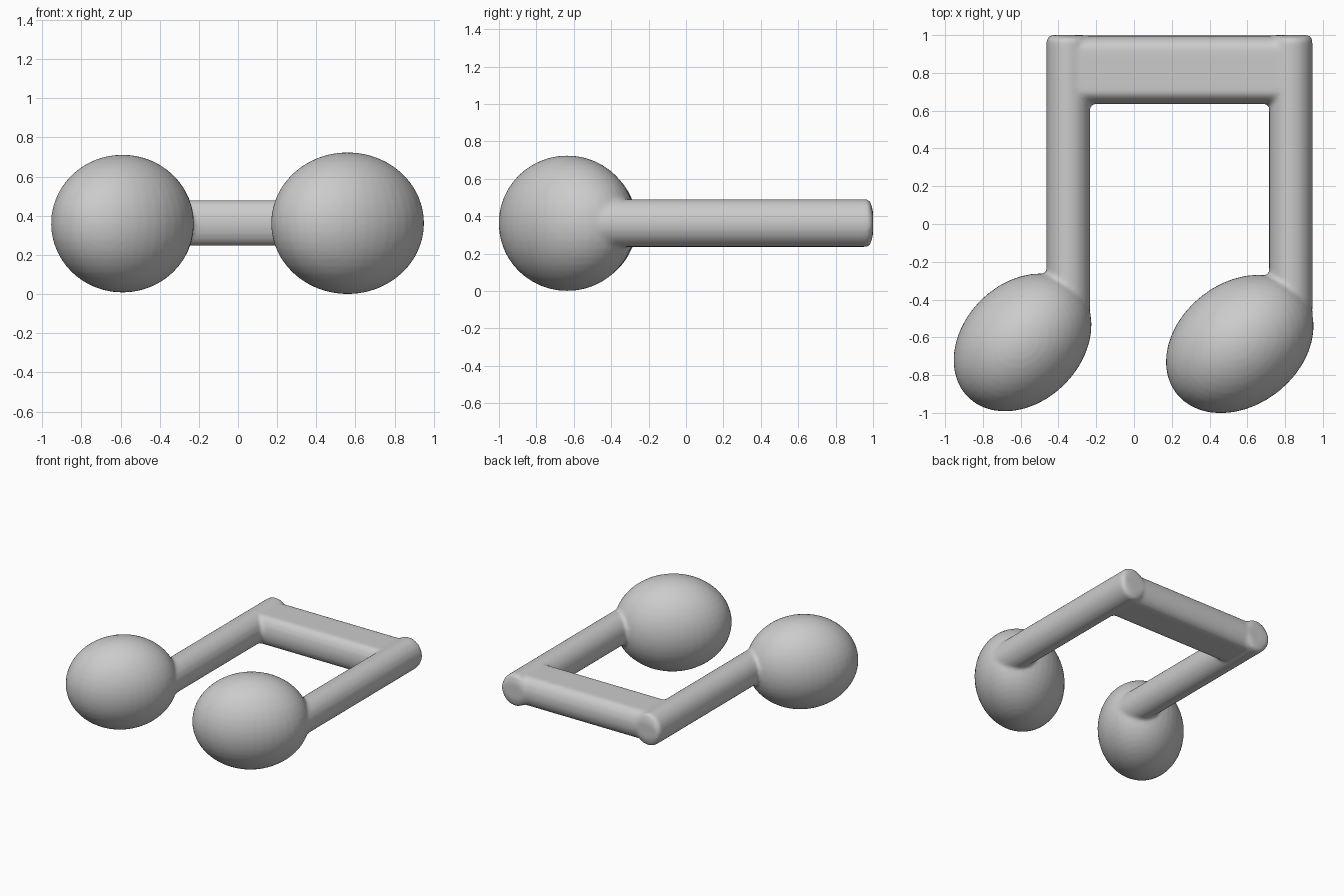
import bpy, bmesh
from math import radians, pi, sin, cos
from mathutils import Matrix, Vector

if "Cube" in bpy.data.objects:
    bpy.data.objects.remove(bpy.data.objects["Cube"])

Z = 0.363  # shared mid-height of all parts
bm = bmesh.new()


def head(x, y, a, b, c, tilt):
    """Tilted ellipsoid note head."""
    m = (Matrix.Translation((x, y, c[1])) @ Matrix.Rotation(radians(tilt), 4, 'Z')
         @ Matrix.Diagonal((a, b, c[0], 1)))
    bmesh.ops.create_uvsphere(bm, u_segments=40, v_segments=24, radius=1, matrix=m)


def loft(rings):
    """Closed solid skinned through a list of equal-length point rings."""
    vr = [[bm.verts.new(p) for p in r] for r in rings]
    n = len(vr[0])
    for r0, r1 in zip(vr, vr[1:]):
        for i in range(n):
            bm.faces.new((r0[i], r0[(i + 1) % n], r1[(i + 1) % n], r1[i]))
    bm.faces.new(vr[0][::-1])
    bm.faces.new(vr[-1])


def stem(x, rx, rz):
    """Oval rod along y with a slightly domed far end."""
    n = 32
    stations = [(-0.55, 1), (0.965, 1), (0.985, 0.93), (1.0, 0.5)]
    loft([[Vector((x + rx * s ** 0.3 * cos(2 * pi * i / n), y,
                   Z + rz * s * sin(2 * pi * i / n))) for i in range(n)]
          for y, s in stations])


def beam(x0, x1, y0, y1, half, front, back):
    """Slab along x with rounded front and back edges."""
    k = 12
    prof = [(y0 + front - front * sin(pi * i / k), half * cos(pi * i / k)) for i in range(k + 1)]
    prof += [(y1 - back + back * sin(pi * i / k), -half * cos(pi * i / k)) for i in range(k + 1)]
    loft([[Vector((x, y, Z + z)) for y, z in prof] for x in (x0, x1)])


# Note heads
head(-0.59, -0.627, 0.41, 0.315, (0.352, 0.36), 45)
head(0.56, -0.635, 0.427, 0.325, (0.362, 0.362), 38)

# Stems
stem(-0.348, 0.115, 0.128)
stem(0.83, 0.115, 0.128)

# Beam joining the stems
beam(-0.35, 0.83, 0.635, 0.998, 0.116, 0.07, 0.08)

bmesh.ops.recalc_face_normals(bm, faces=bm.faces)
mesh = bpy.data.meshes.new("beamed_note")
bm.to_mesh(mesh)
bm.free()
note = bpy.data.objects.new("beamed_note", mesh)
bpy.context.collection.objects.link(note)

# Fuse the parts into one soft skin
fuse = note.modifiers.new("fuse", 'REMESH')
fuse.mode = 'VOXEL'
fuse.voxel_size = 0.014
fuse.use_smooth_shade = True
soft = note.modifiers.new("soften", 'SMOOTH')
soft.factor = 0.5
soft.iterations = 4
